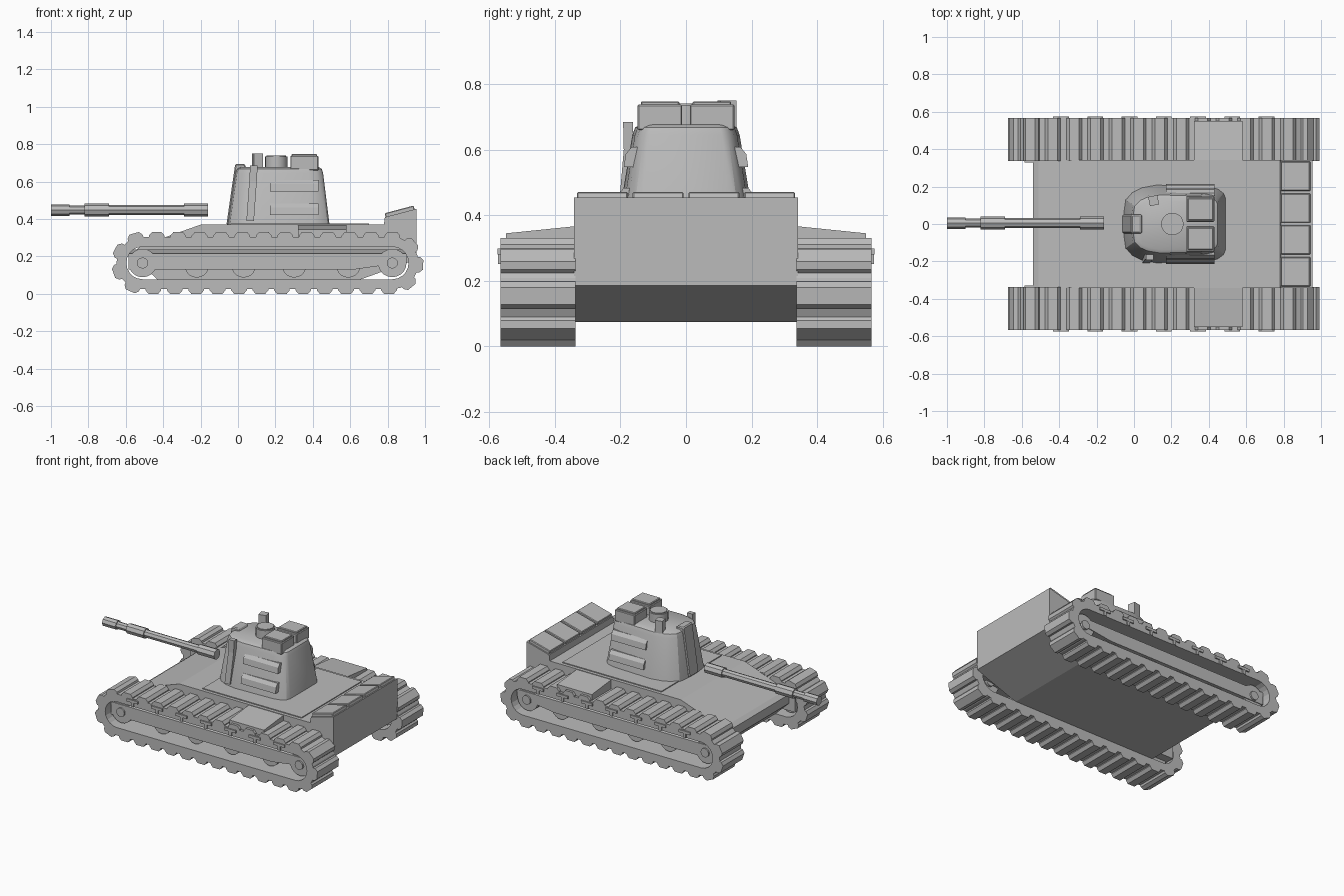
import bpy, bmesh, math
from mathutils import Vector, Matrix

if "Cube" in bpy.data.objects:
    bpy.data.objects.remove(bpy.data.objects["Cube"])

paint = bpy.data.materials.new("grey_paint")
paint.diffuse_color = (0.5, 0.5, 0.5, 1)
paint.use_nodes = True
paint.node_tree.nodes["Principled BSDF"].inputs["Base Color"].default_value = paint.diffuse_color


def finish(bm, name, bevel=0, smooth=False):
    bmesh.ops.recalc_face_normals(bm, faces=bm.faces[:])
    me = bpy.data.meshes.new(name)
    bm.to_mesh(me)
    bm.free()
    ob = bpy.data.objects.new(name, me)
    bpy.context.collection.objects.link(ob)
    me.materials.append(paint)
    if bevel:
        mod = ob.modifiers.new("bevel", 'BEVEL')
        mod.width, mod.segments = bevel, 1
    if smooth:
        bpy.ops.object.select_all(action='DESELECT')
        ob.select_set(True)
        bpy.context.view_layer.objects.active = ob
        bpy.ops.object.shade_smooth_by_angle(angle=math.radians(30))
    return ob


def loft(bm, rings):
    """Closed solid through a list of point rings."""
    vs = [[bm.verts.new(p) for p in r] for r in rings]
    n = len(rings[0])
    for a, b in zip(vs, vs[1:]):
        for i in range(n):
            j = (i + 1) % n
            bm.faces.new((a[i], a[j], b[j], b[i]))
    bm.faces.new(vs[0][::-1])
    bm.faces.new(vs[-1])


def prism(bm, xz, y0, y1):
    loft(bm, [[(x, y, z) for x, z in xz] for y in (y0, y1)])


def box(bm, x, y, z, tilt=None):
    c = Vector((sum(x) / 2, sum(y) / 2, sum(z) / 2))
    m = Matrix.Translation(c) @ (tilt or Matrix())
    m = m @ Matrix.Diagonal((x[1] - x[0], abs(y[1] - y[0]), z[1] - z[0], 1))
    bmesh.ops.create_cube(bm, size=1, matrix=m)


def cylinder(bm, c, r, depth, axis, n):
    rot = {'X': Matrix.Rotation(math.pi / 2, 4, 'Y'),
           'Y': Matrix.Rotation(math.pi / 2, 4, 'X'), 'Z': Matrix()}[axis]
    bmesh.ops.create_cone(bm, cap_ends=True, segments=n, radius1=r, radius2=r,
                          depth=depth, matrix=Matrix.Translation(c) @ rot)


# Hull, side profile swept across the width
bm = bmesh.new()
prism(bm, [(-.54, .18), (-.54, .24), (-.51, .26), (-.2, .37), (.78, .37), (.785, .41),
           (.955, .455), (.955, .185), (.65, .075), (-.43, .075)], -.342, .342)
finish(bm, "hull")

# Raised deck plate
bm = bmesh.new()
box(bm, (-.04, .70), (-.32, .32), (.365, .376))
finish(bm, "deck_plate")

# Tilted rear stowage lids
bm = bmesh.new()
lid_tilt = Matrix.Rotation(-math.atan2(.045, .17), 4, 'Y')
for i in range(4):
    y = -.255 + i * .17
    box(bm, (.785, .945), (y - .078, y + .078), (.425, .452), lid_tilt)
finish(bm, "rear_lids", .004)

# Running gear dimensions
XF, XR, ZC = -.51, .825, .165
STRAIGHT = XR - XF


def loop_outline(r, n=10):
    pts = []
    for cx, start in ((XR, -90), (XF, 90)):
        for k in range(n + 1):
            a = math.radians(start + 180 * k / n)
            pts.append((cx + r * math.cos(a), ZC + r * math.sin(a)))
    return pts


def path_point(d, r):
    """Position and outward angle at distance d along the track loop."""
    arc = math.pi * r
    if d < STRAIGHT:
        return XF + d, ZC - r, -math.pi / 2
    d -= STRAIGHT
    if d < arc:
        a = -math.pi / 2 + d / r
        return XR + r * math.cos(a), ZC + r * math.sin(a), a
    d -= arc
    if d < STRAIGHT:
        return XR - d, ZC + r, math.pi / 2
    a = math.pi / 2 + (d - STRAIGHT) / r
    return XF + r * math.cos(a), ZC + r * math.sin(a), a


for s, side in ((-1, "right"), (1, "left")):
    yi, yo = s * .338, s * .567

    # Track belt, a hollow loop
    bm = bmesh.new()
    inner, outer = loop_outline(.087), loop_outline(.14)
    v = [[bm.verts.new((x, y, z)) for x, z in o]
         for o, y in ((inner, yi), (outer, yi), (outer, yo), (inner, yo))]
    n = len(inner)
    for k in range(4):
        a, b = v[k], v[(k + 1) % 4]
        for i in range(n):
            j = (i + 1) % n
            bm.faces.new((a[i], a[j], b[j], b[i]))
    finish(bm, side + "_track_belt")

    # Track pads
    bm = bmesh.new()
    R, count = .14, 31
    total = 2 * STRAIGHT + 2 * math.pi * R
    for i in range(count):
        x, z, a = path_point((i + .5) * total / count, R)
        c, sn = math.cos(a), math.sin(a)
        prof = [(x + c * h - sn * t, z + sn * h + c * t)
                for h, t in ((-.012, -.042), (-.012, .042), (.006, .042),
                             (.025, .026), (.025, -.026), (.006, -.042))]
        prism(bm, prof, yi, yo)
    finish(bm, side + "_track_pads")

    # Small brackets along the upper rim
    bm = bmesh.new()
    for i in range(8):
        x = -.39 + i * .183
        if x < .85:
            box(bm, (x - .042, x + .042), (s * .555, s * .575), (.28, .298))
            box(bm, (x - .01, x + .01), (s * .555, s * .574), (.252, .285))
    finish(bm, side + "_rim_brackets")

    # Side frame carrying the wheels
    bm = bmesh.new()
    loft(bm, [[(x, s * y, z) for y, z in ((.33, zb), (.33, .236), (.43, .236),
                                          (.52, .215), (.52, zb))]
              for x, zb in ((-.585, .13), (.62, .13), (.90, .17))])
    finish(bm, side + "_side_frame")

    # End wheels and road wheels
    bm = bmesh.new()
    for x in (XF, XR):
        cylinder(bm, (x, s * .45, ZC), .076, .13, 'Y', 20)
        cylinder(bm, (x, s * .45, ZC), .03, .16, 'Y', 12)
    for x in (-.22, .03, .30, .59):
        cylinder(bm, (x, s * .45, .152), .065, .10, 'Y', 20)
    finish(bm, side + "_wheels", smooth=True)

    # Sloped fender locker
    bm = bmesh.new()
    loft(bm, [[(x, s * y, z) for y, z in ((.335, .30), (.335, .367), (.55, .345), (.55, .30))]
              for x in (.32, .58)])
    finish(bm, side + "_fender_locker")

    # Turret side louvres
    bm = bmesh.new()
    for z, y in ((.452, .192), (.577, .168)):
        loft(bm, [[(x, s * (y + dy), z + dz) for dy, dz in
                   ((-.03, -.03), (-.03, .032), (-.002, .032), (.016, .01), (.022, -.03))]
                  for x in (.17, .43)])
    finish(bm, side + "_turret_louvres")

# Turret shell, tapered outline
half = [(-.055, .06), (-.045, .13), (-.01, .17), (.04, .195), (.12, .21),
        (.40, .2), (.45, .188), (.48, .165), (.49, .14)]
outline = half + [(x, -y) for x, y in reversed(half)]
bm = bmesh.new()
loft(bm, [[(.24 + (x - .24) * sx, y * sy, z) for x, y in outline]
          for z, sx, sy in ((.365, 1, 1), (.645, .86, .78), (.668, .83, .74), (.678, .77, .66))])
finish(bm, "turret_shell", smooth=True)

# Front mantlet
bm = bmesh.new()
prism(bm, [(-.062, .37), (-.015, .695), (.035, .695), (.05, .66), (.05, .37)], -.05, .05)
finish(bm, "mantlet", .006)

# Vertical strip on one turret side
bm = bmesh.new()
loft(bm, [[(x0, y, z), (x1, y, z), (x1, y + .03, z), (x0, y + .03, z)]
          for x0, x1, y, z in ((.045, .085, -.208, .39), (.06, .10, -.19, .60),
                               (.065, .105, -.192, .685))])
finish(bm, "turret_strip")

# Roof fittings
bm = bmesh.new()
cylinder(bm, (.205, 0, .70), .06, .07, 'Z', 20)
finish(bm, "roof_cupola", smooth=True)
bm = bmesh.new()
cylinder(bm, (.205, 0, .735), .052, .012, 'Z', 20)
finish(bm, "cupola_lid", smooth=True)
bm = bmesh.new()
box(bm, (.08, .13), (.10, .15), (.655, .75), Matrix.Rotation(.2, 4, 'Z'))
finish(bm, "periscope")
bm = bmesh.new()
for s in (-1, 1):
    box(bm, (.28, .43), (s * .012, s * .148), (.66, .738))
    box(bm, (.287, .423), (s * .02, s * .138), (.73, .748))
finish(bm, "roof_boxes", .004)

# Gun barrel in stepped octagonal sections
bm = bmesh.new()
for x0, x1, r in ((-1, -.9, .031), (-.9, -.82, .024), (-.82, -.69, .034),
                  (-.69, -.29, .026), (-.29, -.16, .034)):
    cylinder(bm, ((x0 + x1) / 2, .005, .448), r, x1 - x0, 'X', 8)
finish(bm, "gun_barrel")
